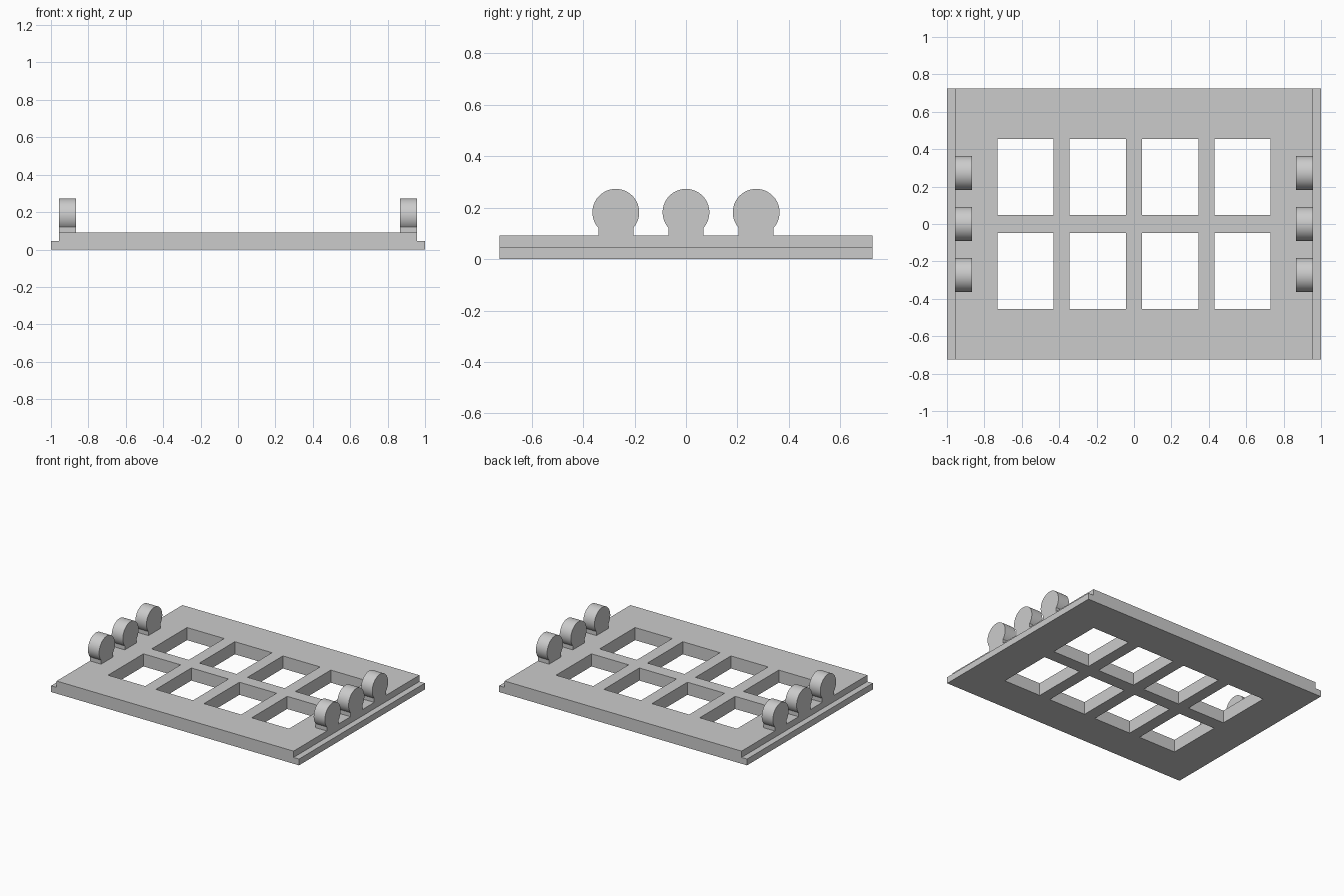
import bpy, bmesh, math
from mathutils import Matrix, Vector

old = bpy.data.objects.get("Cube")
if old:
    bpy.data.objects.remove(old, do_unlink=True)

grey = bpy.data.materials.new("light_grey")
grey.use_nodes = True
colour = (0.6, 0.6, 0.6, 1)
grey.diffuse_color = colour
grey.node_tree.nodes["Principled BSDF"].inputs["Base Color"].default_value = colour

DEPTH = 0.725       # half depth of the plate
TOP = 0.092         # plate thickness
LIP = 0.046         # height of the side lips
EDGE = 0.956        # where the raised slab ends


def finish(name, bm):
    bmesh.ops.recalc_face_normals(bm, faces=bm.faces)
    mesh = bpy.data.meshes.new(name)
    bm.to_mesh(mesh)
    bm.free()
    mesh.materials.append(grey)
    obj = bpy.data.objects.new(name, mesh)
    bpy.context.collection.objects.link(obj)
    return obj


def extrude_profile(name, points, direction):
    bm = bmesh.new()
    face = bm.faces.new([bm.verts.new(p) for p in points])
    ext = bmesh.ops.extrude_face_region(bm, geom=[face])
    moved = [g for g in ext["geom"] if isinstance(g, bmesh.types.BMVert)]
    bmesh.ops.translate(bm, verts=moved, vec=Vector(direction))
    return finish(name, bm)


def activate(obj):
    bpy.ops.object.select_all(action='DESELECT')
    obj.select_set(True)
    bpy.context.view_layer.objects.active = obj


# Plate with a lower lip along both sides
half = [(1, 0), (1, LIP), (EDGE, LIP), (EDGE, TOP)]
section = half + [(-x, z) for x, z in reversed(half)]
plate = extrude_profile("plate", [(x, -DEPTH, z) for x, z in section], (0, 2 * DEPTH, 0))

# Two rows of four windows cut through the plate
bm = bmesh.new()
for x in (-0.58, -0.194, 0.194, 0.58):
    for y in (-0.251, 0.251):
        bmesh.ops.create_cube(bm, size=1, matrix=Matrix.Translation((x, y, TOP / 2))
                              @ Matrix.Diagonal((0.3, 0.408, 0.4, 1)))
cutter = finish("window_cutter", bm)
cutter.hide_render = True
cut = plate.modifiers.new("windows", 'BOOLEAN')
cut.operation = 'DIFFERENCE'
cut.solver = 'EXACT'
cut.object = cutter
activate(plate)
bpy.ops.object.modifier_apply(modifier=cut.name)
bpy.data.objects.remove(cutter, do_unlink=True)

# Round knobs on short necks, three along each side
RADIUS, NECK, CENTRE, WIDTH, STEPS = 0.091, 0.068, 0.182, 0.09, 48
start = -math.acos(NECK / RADIUS)
sweep = math.pi - 2 * start
arc = [start + sweep * i / STEPS for i in range(STEPS + 1)]
outline = [(NECK, TOP)]
outline += [(RADIUS * math.cos(a), CENTRE + RADIUS * math.sin(a)) for a in arc]
outline += [(-NECK, TOP)]
for side, sign in (("left", 1), ("right", -1)):
    for place, y in (("front", -0.273), ("middle", 0), ("back", 0.273)):
        knob = extrude_profile(f"{side}_{place}_knob",
                               [(sign * EDGE, y + v, z) for v, z in outline],
                               (-sign * WIDTH, 0, 0))
        activate(knob)
        bpy.ops.object.shade_smooth_by_angle(angle=math.radians(30))
